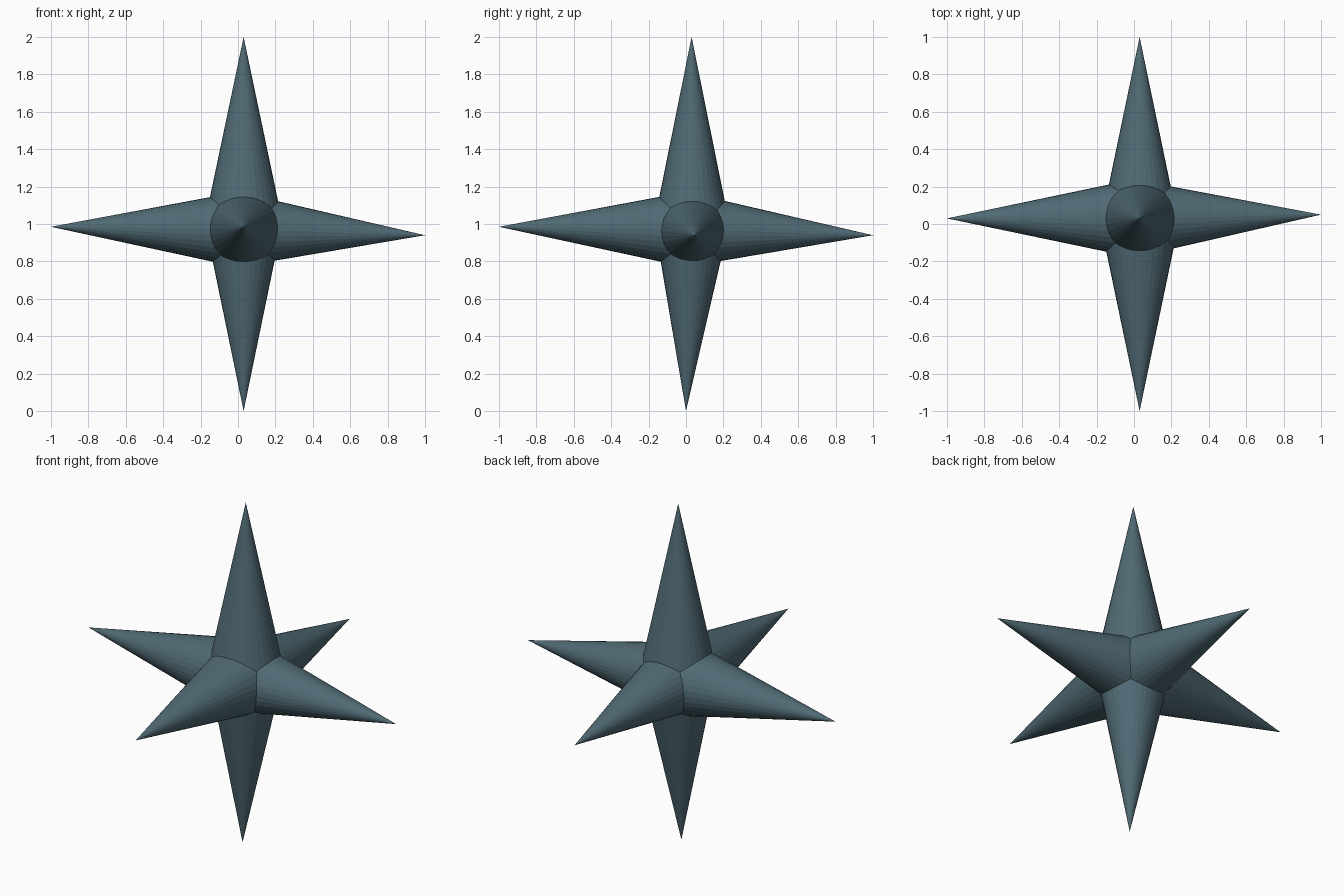
import bpy
import bmesh
from math import cos, sin, tau
from mathutils import Vector

cube = bpy.data.objects.get("Cube")
if cube:
    bpy.data.objects.remove(cube)

SIDES = 32
CENTRE = Vector((0.03, 0.03, 0.97))

# One slate blue colour for every spike
slate = bpy.data.materials.new("slate_blue")
slate.use_nodes = True
colour = (0.08, 0.143, 0.175, 1)
slate.diffuse_color = colour
slate.node_tree.nodes["Principled BSDF"].inputs["Base Color"].default_value = colour


def spike(name, tip, side, other, width, depth):
    """Slightly oval cone from the shared centre to its tip."""
    tip = Vector(tip)
    length = (tip - CENTRE).length
    u = Vector(side) * width * length
    v = Vector(other) * depth * length
    bm = bmesh.new()
    apex = bm.verts.new(tip)
    ring = []
    for i in range(SIDES):
        a = tau * i / SIDES
        ring.append(bm.verts.new(CENTRE + u * cos(a) + v * sin(a)))
    for i in range(SIDES):
        bm.faces.new((ring[i], ring[(i + 1) % SIDES], apex))
    bm.faces.new(ring[::-1])
    bmesh.ops.recalc_face_normals(bm, faces=bm.faces)
    mesh = bpy.data.meshes.new(name)
    bm.to_mesh(mesh)
    bm.free()
    mesh.materials.append(slate)
    obj = bpy.data.objects.new(name, mesh)
    bpy.context.collection.objects.link(obj)


X, Y, Z = (1, 0, 0), (0, 1, 0), (0, 0, 1)

# Vertical spikes
spike("top_spike", (0.03, 0.03, 2), X, Y, 0.21, 0.202)
spike("bottom_spike", (0.03, 0, 0), X, Y, 0.206, 0.2)

# Sideways spikes
spike("left_spike", (1, 0.05, 0.94), Y, Z, 0.208, 0.2)
spike("right_spike", (-1, 0.03, 0.985), Y, Z, 0.209, 0.201)

# Front and back spikes
spike("front_spike", (0.03, -1, 0.985), X, Z, 0.209, 0.201)
spike("back_spike", (0.03, 1, 0.94), X, Z, 0.208, 0.2)
